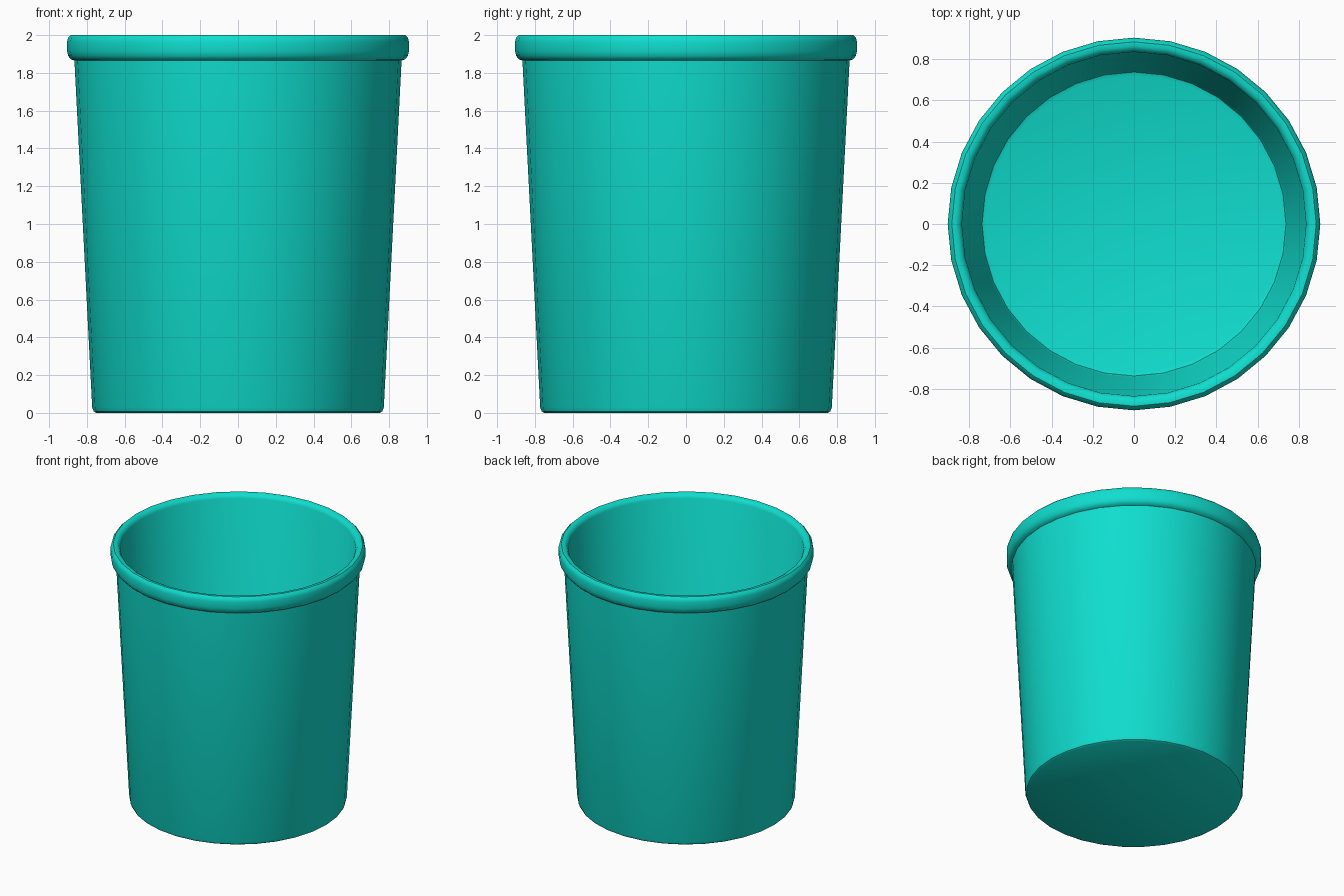
import bpy, bmesh, math

default = bpy.data.objects.get("Cube")
if default:
    bpy.data.objects.remove(default, do_unlink=True)

# Single plastic colour
teal = bpy.data.materials.new("teal_plastic")
teal.use_nodes = True
colour = (0.005, 0.73, 0.62, 1)
teal.diffuse_color = colour
teal.node_tree.nodes["Principled BSDF"].inputs["Base Color"].default_value = colour

SIDES = 32


def lathe(name, profile):
    """Spin a (radius, height) profile about z; radius 0 closes an end."""
    bm = bmesh.new()
    verts = [bm.verts.new((r, 0, z)) for r, z in profile]
    edges = [bm.edges.new(pair) for pair in zip(verts, verts[1:])]
    bmesh.ops.spin(bm, geom=verts + edges, cent=(0, 0, 0), axis=(0, 0, 1),
                   angle=math.tau, steps=SIDES, use_duplicate=False)
    bmesh.ops.remove_doubles(bm, verts=bm.verts, dist=0.0005)
    bmesh.ops.recalc_face_normals(bm, faces=bm.faces)
    mesh = bpy.data.meshes.new(name)
    bm.to_mesh(mesh)
    bm.free()
    obj = bpy.data.objects.new(name, mesh)
    bpy.context.collection.objects.link(obj)
    mesh.materials.append(teal)
    bpy.ops.object.select_all(action="DESELECT")
    obj.select_set(True)
    bpy.context.view_layer.objects.active = obj
    bpy.ops.object.shade_smooth_by_angle(angle=math.radians(40))
    return obj


# Tapered bin: underside, outer wall, rolled rim, inner wall, floor
lathe("bin", [
    (0, 0), (0.75, 0), (0.764, 0.008), (0.772, 0.03),
    (0.866, 1.865),
    (0.885, 1.872), (0.899, 1.89), (0.905, 1.915), (0.905, 1.965),
    (0.9, 1.985), (0.885, 2), (0.865, 2), (0.847, 1.99), (0.836, 1.97),
    (0.747, 0.06), (0.738, 0.042), (0.72, 0.035), (0, 0.035),
])
